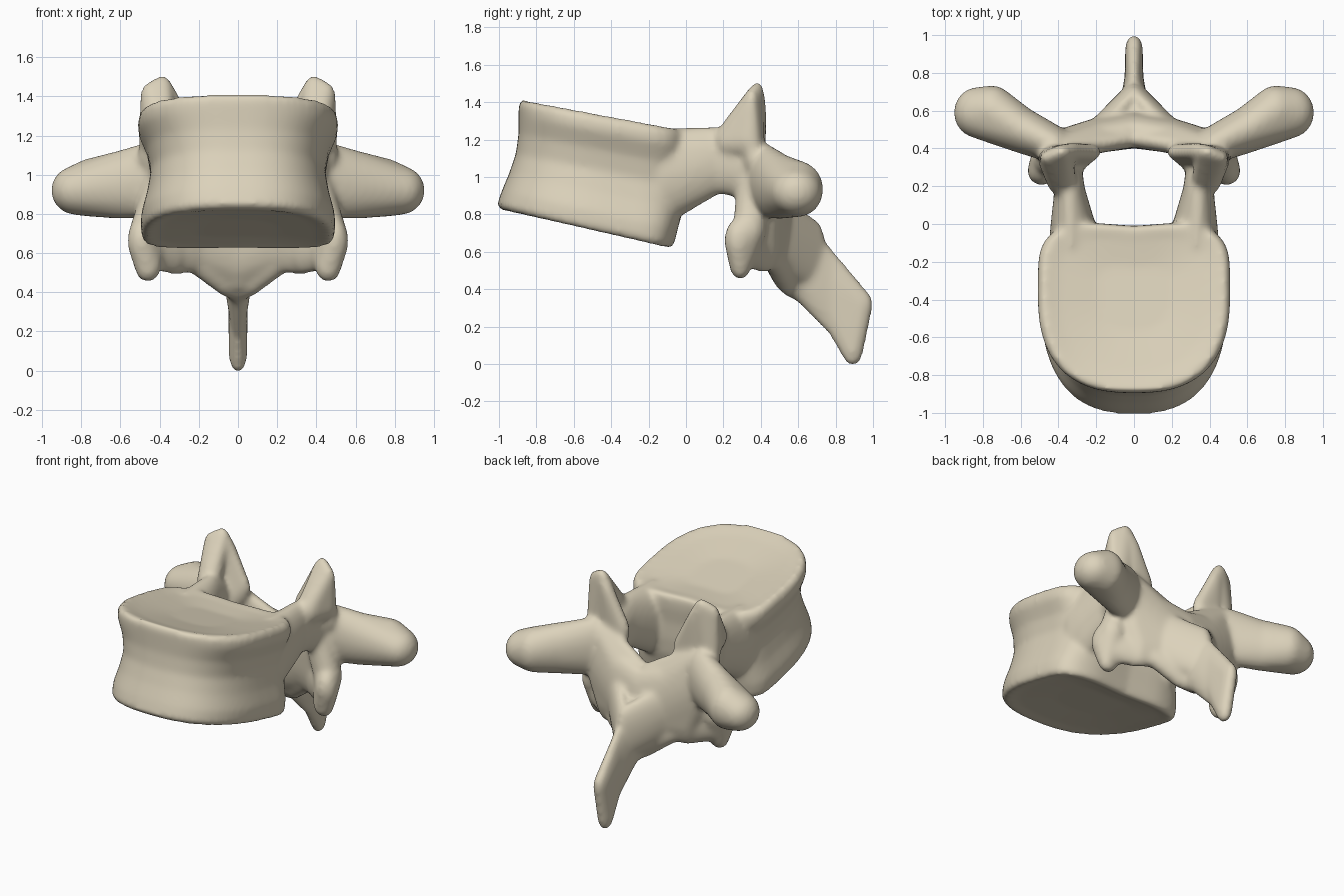
import bpy, bmesh
from math import sin, cos, pi, copysign

cube = bpy.data.objects.get("Cube")
if cube:
    bpy.data.objects.remove(cube, do_unlink=True)

bone = bpy.data.materials.new("ivory bone")
bone.use_nodes = True
COLOUR = (0.72, 0.65, 0.50, 1)
bone.diffuse_color = COLOUR
bone.node_tree.nodes["Principled BSDF"].inputs["Base Color"].default_value = COLOUR


# Vertebral body: rounded outlines lofted between two sloping end planes
def body_ring(bm, t, width, front, back, inset=1.0, sink=0.0, sides=64):
    mid = -0.36
    ring = []
    for i in range(sides):
        a = 2 * pi * i / sides
        c, s = cos(a), sin(a)
        p = 0.78 if s < 0 else 0.45
        x = width * copysign(abs(c) ** p, c)
        y = mid + copysign(abs(s) ** p, s) * ((back - mid) if s > 0 else (mid - front))
        if s > 0:
            x *= 1 - 0.05 * s ** 2
            y -= 0.02 * max(0, 1 - abs(x) / 0.25) * s
        x, y = x * inset, mid + (y - mid) * inset
        low, high = 0.597 - 0.228 * y, 1.25 - 0.187 * y
        ring.append(bm.verts.new((x, y, low + (high - low) * t + sink)))
    return ring


bm = bmesh.new()
rings = [
    body_ring(bm, 0, 0.46, -0.97, -0.10, 0.45, 0.03),
    body_ring(bm, 0, 0.46, -0.97, -0.10, 0.88, 0.015),
    body_ring(bm, 0, 0.475, -0.985, -0.08),
    body_ring(bm, 0.04, 0.495, -1.01, -0.06),
    body_ring(bm, 0.17, 0.495, -0.985, -0.04),
    body_ring(bm, 0.34, 0.465, -0.945, -0.01),
    body_ring(bm, 0.52, 0.445, -0.91, 0),
    body_ring(bm, 0.7, 0.465, -0.895, 0),
    body_ring(bm, 0.86, 0.51, -0.895, 0.01),
    body_ring(bm, 0.95, 0.51, -0.895, 0.01),
    body_ring(bm, 1, 0.48, -0.88, 0),
    body_ring(bm, 1, 0.48, -0.87, -0.01, 0.82, -0.02),
    body_ring(bm, 1, 0.48, -0.87, -0.01, 0.4, -0.045),
]
for a, b in zip(rings, rings[1:]):
    for i in range(len(a)):
        j = (i + 1) % len(a)
        bm.faces.new((a[i], a[j], b[j], b[i]))
bm.faces.new(rings[0])
bm.faces.new(rings[-1])

# Unit ball used for every lobe of the arch
ball = bmesh.new()
bmesh.ops.create_icosphere(ball, subdivisions=3, radius=1)
BALL = [v.co.copy() for v in ball.verts]
ball.free()


def lobe(*balls, mirror=True):
    """Closed skin stretched around ellipsoids (x, y, z, rx, ry, rz)."""
    for side in ((1, -1) if mirror else (1,)):
        verts = []
        for x, y, z, rx, ry, rz in balls:
            verts += [bm.verts.new((side * (x + p.x * rx), y + p.y * ry, z + p.z * rz))
                      for p in BALL]
        bmesh.ops.convex_hull(bm, input=verts)
        loose = [v for v in verts if v.is_valid and not v.link_faces]
        bmesh.ops.delete(bm, geom=loose, context='VERTS')


# Pedicles, flaring into the body
neck = (.34, .17, 1.09, .083, .08, .18)
lobe((.33, -.12, 1.01, .12, .12, .25), (.32, -.03, 1.02, .125, .07, .23), neck)
lobe(neck, (.37, .33, 1.05, .09, .09, .17))

# Superior articular processes: oblique blades facing the canal
tip = (.385, .38, 1.445, .05, .038, .065)
edge = (.45, .35, 1.40, .05, .038, .075)
flange = (.335, .395, 1.36, .042, .035, .06)
lobe((.38, .22, 1.19, .08, .07, .09), tip, edge, (.43, .34, 1.2, .08, .06, .1))
lobe(tip, edge, (.42, .36, 1.1, .09, .06, .1))
lobe(tip, flange, (.24, .38, 1.13, .065, .045, .1), (.33, .34, 1.0, .08, .08, .1))

# Transverse processes
wrist = (.6, .50, .95, .1, .125, .175)
lobe((.42, .42, .98, .09, .1, .2), wrist)
lobe(wrist, (.75, .60, .935, .12, .135, .15), (.83, .59, .92, .125, .135, .125))

# Inferior articular processes
hip = (.46, .34, .72, .09, .09, .11)
lobe((.38, .35, .95, .09, .08, .16), hip)
lobe(hip, (.49, .28, .66, .075, .075, .12), (.46, .29, .54, .07, .06, .09))
lobe((.46, .32, .64, .07, .07, .12), (.33, .40, .65, .07, .07, .16))

# Laminae: tall sheets rising to the blades and meeting in a notch
plate = (.19, .47, .76, .07, .095, .26)
ridge = (.25, .415, 1.04, .06, .05, .08)
lobe((.36, .41, .88, .09, .1, .26), (.32, .42, .76, .07, .09, .27), plate)
lobe(plate, (0, .50, .70, .06, .1, .27))
lobe(ridge, (.38, .42, 1.04, .07, .06, .12), (.34, .43, .85, .07, .08, .1), plate)
lobe(ridge, plate, (0, .455, .90, .05, .05, .08))
lobe((.17, .50, .70, .06, .085, .2), (0, .69, .58, .06, .06, .19))
lobe((.21, .47, .57, .07, .06, .08), (.07, .53, .50, .06, .07, .12),
     (0, .57, .47, .06, .07, .12))

# Spinous process
root = (0, .62, .55, .08, .06, .235)
shaft = (0, .775, .385, .05, .04, .235)
lobe((0, .51, .62, .13, .08, .22), root, mirror=False)
lobe(root, shaft, mirror=False)
lobe(shaft, (0, .94, .315, .045, .06, .085), (0, .89, .08, .047, .06, .09),
     mirror=False)

bmesh.ops.recalc_face_normals(bm, faces=bm.faces)
mesh = bpy.data.meshes.new("vertebra")
bm.to_mesh(mesh)
bm.free()
mesh.materials.append(bone)
obj = bpy.data.objects.new("vertebra", mesh)
bpy.context.collection.objects.link(obj)
bpy.ops.object.select_all(action='DESELECT')
obj.select_set(True)
bpy.context.view_layer.objects.active = obj

# Fuse body and arch into one flowing surface
remesh = obj.modifiers.new("fuse", 'REMESH')
remesh.mode = 'VOXEL'
remesh.voxel_size = 0.015
smooth = obj.modifiers.new("soften", 'SMOOTH')
smooth.factor = 0.5
smooth.iterations = 14
for name in ("fuse", "soften"):
    bpy.ops.object.modifier_apply(modifier=name)
if not obj.data.materials:
    obj.data.materials.append(bone)
bpy.ops.object.shade_smooth()
